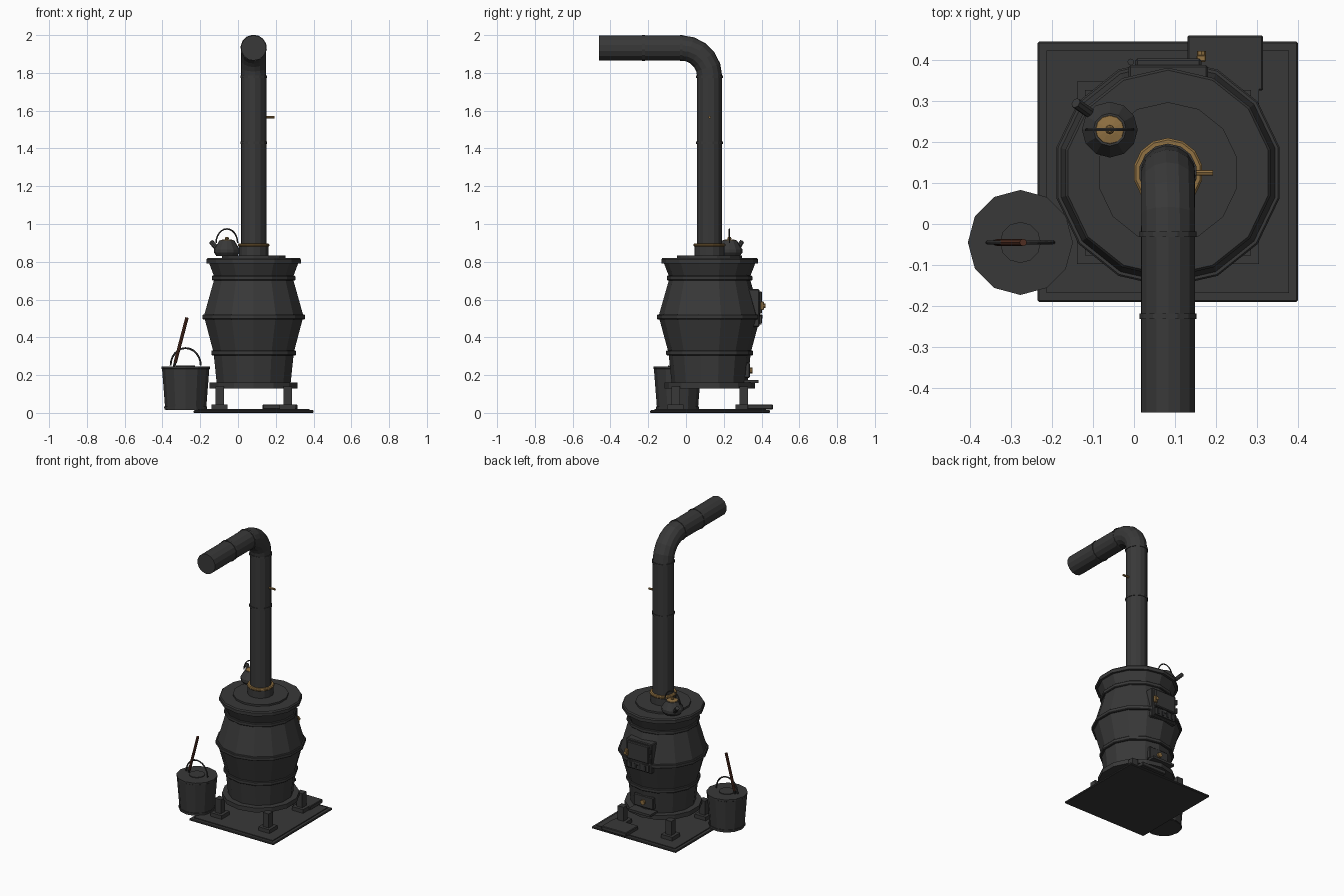
import bpy, bmesh, math
from mathutils import Vector

cube = bpy.data.objects.get("Cube")
if cube:
    bpy.data.objects.remove(cube, do_unlink=True)


def material(name, colour):
    m = bpy.data.materials.new(name)
    m.use_nodes = True
    m.diffuse_color = (*colour, 1)
    bsdf = m.node_tree.nodes["Principled BSDF"]
    bsdf.inputs["Base Color"].default_value = (*colour, 1)
    bsdf.inputs["Roughness"].default_value = 0.7
    return m


IRON = material("cast_iron", (0.04, 0.04, 0.04))
DARK = material("dark_iron", (0.025, 0.026, 0.027))
BRASS = material("brass", (0.28, 0.165, 0.055))
WOOD = material("brown_wood", (0.09, 0.03, 0.017))


def finish(name, bm, mat):
    bmesh.ops.recalc_face_normals(bm, faces=bm.faces)
    mesh = bpy.data.meshes.new(name)
    bm.to_mesh(mesh)
    bm.free()
    mesh.materials.append(mat)
    obj = bpy.data.objects.new(name, mesh)
    bpy.context.collection.objects.link(obj)
    return obj


def skin(bm, rings):
    """Bridge successive rings of points and cap both ends."""
    rings = [[bm.verts.new(p) for p in ring] for ring in rings]
    n = len(rings[0])
    for a, b in zip(rings, rings[1:]):
        for i in range(n):
            j = (i + 1) % n
            bm.faces.new((a[i], a[j], b[j], b[i]))
    bm.faces.new(rings[0])
    bm.faces.new(rings[-1])


def lathe(name, centre, profile, sides=14, mat=IRON):
    """Faceted turned solid; profile is (radius, z), a corner points to +y."""
    bm = bmesh.new()
    turn = [math.pi / 2 + math.tau * i / sides for i in range(sides)]
    skin(bm, [[(centre[0] + r * math.cos(t), centre[1] + r * math.sin(t), z)
               for t in turn] for r, z in profile])
    return finish(name, bm, mat)


def tube(name, path, radius, sides=6, mat=IRON):
    """Sweep a polygon along a path of points."""
    path = [Vector(p) for p in path]
    bm = bmesh.new()
    rings = []
    last = len(path) - 1
    side = None
    for i, p in enumerate(path):
        t = (path[min(i + 1, last)] - path[max(i - 1, 0)]).normalized()
        if side is None:
            side = t.orthogonal()
        side = (side - t * side.dot(t)).normalized()
        up = t.cross(side)
        rings.append([p + radius * (side * math.cos(a) + up * math.sin(a))
                      for a in (math.tau * k / sides for k in range(sides))])
    skin(bm, rings)
    return finish(name, bm, mat)


def box(name, low, high, mat=IRON, bevel=0.0):
    low, high = Vector(low), Vector(high)
    bm = bmesh.new()
    bmesh.ops.create_cube(bm, size=1)
    for v in bm.verts:
        v.co = (low + high) / 2 + Vector(a * b for a, b in zip(v.co, high - low))
    obj = finish(name, bm, mat)
    if bevel:
        mod = obj.modifiers.new("bevel", "BEVEL")
        mod.width = bevel
        mod.segments = 1
    return obj


def arch(centre, radius, height, steps=12):
    """Half-hoop of points standing in the xz plane."""
    return [(centre[0] - radius * math.cos(math.pi * i / steps), centre[1],
             centre[2] + height * math.sin(math.pi * i / steps))
            for i in range(steps + 1)]


CX, CY = 0.083, 0.125
AXIS = (CX, CY)

# Floor plate and ash plate
box("floor_plate", (-0.235, -0.19, 0), (0.4, 0.445, 0.014), bevel=0.004)
box("floor_plate_top", (-0.213, -0.168, 0.01), (0.378, 0.423, 0.02))
box("ash_plate", (0.13, 0.325, 0.018), (0.315, 0.46, 0.045), bevel=0.004)

# Legs with feet
for sx, side in ((-1, "right"), (1, "left")):
    for sy, end in ((-1, "front"), (1, "back")):
        x, y = CX + sx * 0.18, CY + sy * 0.18
        box(f"{end}_{side}_foot", (x - 0.042, y - 0.042, 0.018),
            (x + 0.042, y + 0.042, 0.045))
        box(f"{end}_{side}_leg", (x - 0.022, y - 0.022, 0.04),
            (x + 0.022, y + 0.022, 0.14))

# Stove barrel, bands and lid
lathe("base_ring", AXIS, [(0.239, 0.13), (0.239, 0.16)])
lathe("stove_barrel", AXIS, [(0.2, 0.15), (0.218, 0.32), (0.268, 0.505),
                             (0.268, 0.52), (0.212, 0.715), (0.243, 0.795)])
for name, r, z in (("lower", 0.23, 0.318), ("middle", 0.279, 0.508),
                   ("upper", 0.226, 0.714)):
    lathe(name + "_band", AXIS, [(r - 0.004, z - 0.013), (r, z - 0.009),
                                 (r, z + 0.009), (r - 0.004, z + 0.013)])
lathe("stove_rim", AXIS, [(0.256, 0.79), (0.256, 0.812), (0.25, 0.82)])
lathe("lid_disc", AXIS, [(0.172, 0.81), (0.172, 0.832)])

# Flue pipe with elbow
lathe("flue_collar", AXIS, [(0.08, 0.825), (0.08, 0.885)])
lathe("flue_brass_ring", AXIS, [(0.08, 0.88), (0.085, 0.885),
                                (0.085, 0.892), (0.08, 0.897)], mat=BRASS)
TOP, BEND = 1.932, 0.15
elbow = [(CX, CY - BEND + BEND * math.cos(a), TOP - BEND + BEND * math.sin(a))
         for a in (math.pi / 2 * i / 5 for i in range(6))]
tube("flue_pipe", [(CX, CY, 0.85)] + elbow + [(CX, -0.46, TOP)], 0.067, 14)
for i, z in enumerate((1.43, 1.78)):
    lathe(f"flue_seam_{i + 1}", AXIS, [(0.071, z - 0.007), (0.071, z + 0.007)])
for i, y in enumerate((-0.025, -0.225)):
    tube(f"flue_top_seam_{i + 1}", [(CX, y - 0.007, TOP), (CX, y + 0.007, TOP)],
         0.07, 14)
tube("damper_handle", [(0.14, CY, 1.565), (0.192, CY, 1.565)], 0.007, 8, BRASS)

# Upper fire door
box("fire_door_frame", (-0.013, 0.31, 0.455), (0.18, 0.388, 0.655), bevel=0.005)
box("fire_door_panel", (0.003, 0.38, 0.525), (0.164, 0.403, 0.643), bevel=0.005)
box("draft_slider", (0.003, 0.38, 0.467), (0.164, 0.399, 0.513))
for i in range(4):
    x = 0.022 + i * 0.036
    box(f"draft_slot_{i + 1}", (x, 0.395, 0.475), (x + 0.016, 0.403, 0.505), DARK)
for name, z in (("lower", 0.55), ("upper", 0.61)):
    tube(name + "_hinge", [(-0.008, 0.395, z - 0.016), (-0.008, 0.395, z + 0.016)],
         0.008, 8)
box("door_latch", (0.152, 0.395, 0.545), (0.176, 0.412, 0.59), BRASS, 0.003)
tube("door_latch_knob", [(0.164, 0.4, 0.567), (0.164, 0.422, 0.567)],
     0.011, 8, BRASS)

# Lower ash door and shelf
box("ash_door", (0.01, 0.28, 0.185), (0.156, 0.338, 0.267), bevel=0.005)
box("ash_shelf", (0.0, 0.28, 0.158), (0.166, 0.385, 0.174))
tube("ash_door_knob", [(CX, 0.33, 0.225), (CX, 0.352, 0.225)], 0.016, 10, BRASS)

# Kettle
KX, KY = -0.059, 0.23
lathe("kettle_body", (KX, KY), [(0.055, 0.83), (0.068, 0.848), (0.068, 0.866),
                                (0.047, 0.9), (0.04, 0.912)], 12)
lathe("kettle_lid", (KX, KY), [(0.036, 0.908), (0.034, 0.915), (0.014, 0.919)],
      12, BRASS)
lathe("kettle_knob", (KX, KY), [(0.008, 0.915), (0.011, 0.925), (0.006, 0.932)],
      8, BRASS)
tube("kettle_spout", [(-0.1, 0.265, 0.858), (-0.142, 0.295, 0.905)], 0.013, 8)
tube("kettle_handle", arch((KX, KY, 0.9), 0.057, 0.074), 0.004, 6)

# Coal bucket with handle and wooden-handled tool
BX, BY = -0.277, -0.045
lathe("bucket", (BX, BY), [(0.108, 0.015), (0.125, 0.232), (0.128, 0.234),
                           (0.128, 0.246)], 12)
lathe("bucket_foot_band", (BX, BY), [(0.113, 0.018), (0.114, 0.034)], 12)
lathe("bucket_centre_disc", (BX, BY), [(0.05, 0.24), (0.05, 0.25)], 12)
tube("bucket_handle", arch((BX, BY, 0.25), 0.08, 0.093), 0.005, 6)
tube("tool_shaft", [(-0.345, BY, 0.22), (-0.325, BY, 0.295)], 0.007, 8, DARK)
tube("tool_grip", [(-0.333, BY, 0.265), (-0.27, BY, 0.505)], 0.009, 8, WOOD)
